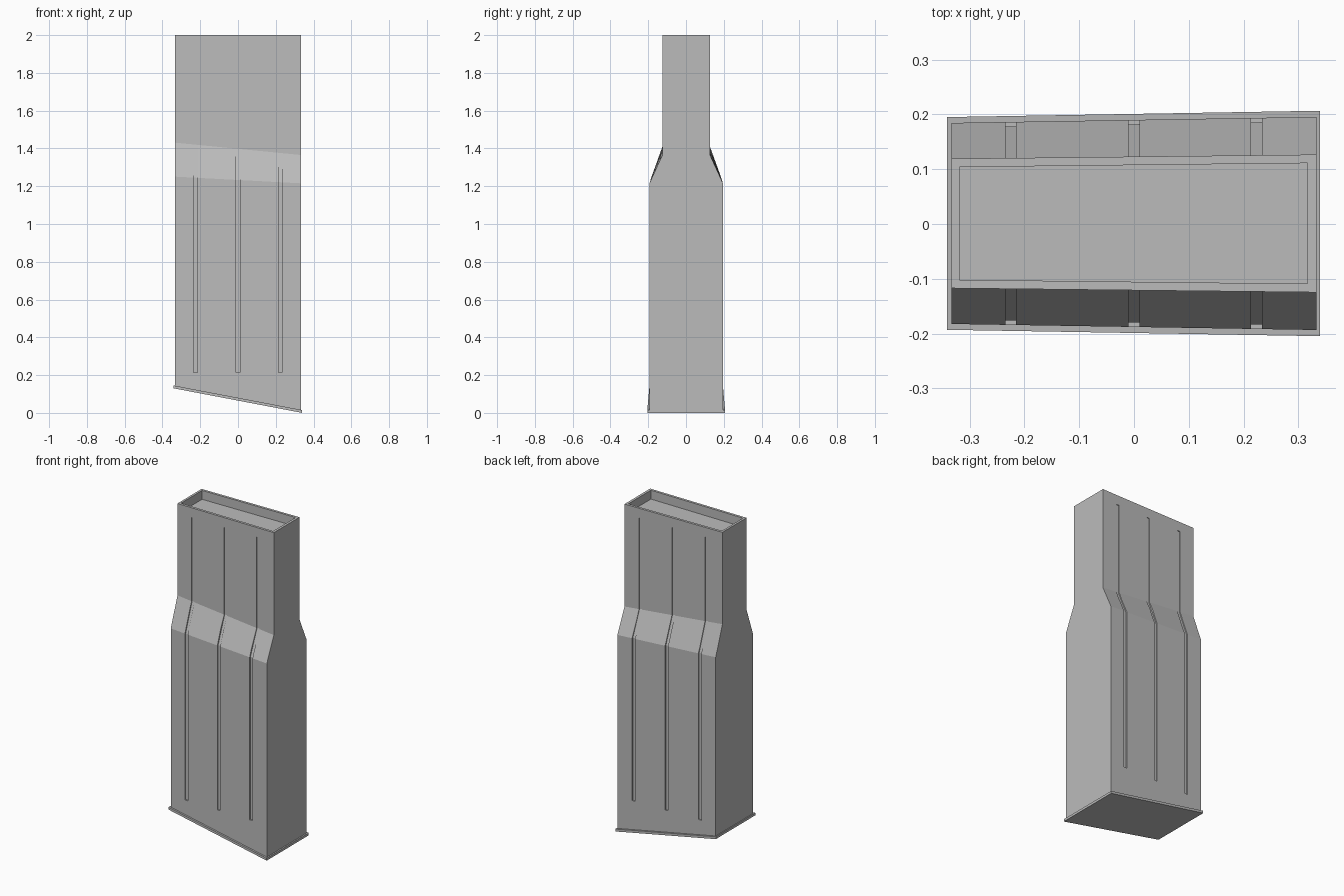
import bpy
import bmesh

cube = bpy.data.objects.get("Cube")
if cube:
    bpy.data.objects.remove(cube, do_unlink=True)

grey = bpy.data.materials.new("plain grey")
grey.use_nodes = True
colour = (0.5, 0.5, 0.5, 1)
grey.diffuse_color = colour
grey.node_tree.nodes["Principled BSDF"].inputs["Base Color"].default_value = colour

Y_MID = 0.001


# Half widths and heights, which all taper or slant along x
def upper_half(x):
    return 0.122 + 0.0113 * x


def lower_half(x):
    return 0.189 + 0.0165 * x


def plate_half(x):
    return 0.2 + 0.017 * x


def shoulder_top(x):
    return 1.398 - 0.098 * x


def shoulder_low(x):
    return 1.233 - 0.053 * x


def base(x):
    return 0.065 - 0.191 * x


def prism(name, section, x0, x1):
    """Solid between the (y, z) outlines that section gives at x0 and x1."""
    bm = bmesh.new()
    rings = [[bm.verts.new((x, y + Y_MID, z)) for y, z in section(x)] for x in (x0, x1)]
    a, b = rings
    n = len(a)
    bm.faces.new(a)
    bm.faces.new(b[::-1])
    for i in range(n):
        j = (i + 1) % n
        bm.faces.new((a[i], b[i], b[j], a[j]))
    bmesh.ops.recalc_face_normals(bm, faces=bm.faces)
    mesh = bpy.data.meshes.new(name)
    bm.to_mesh(mesh)
    bm.free()
    mesh.materials.append(grey)
    obj = bpy.data.objects.new(name, mesh)
    bpy.context.collection.objects.link(obj)
    return obj


def cut(target, cutter):
    """Subtract the cutter, then remove it."""
    mod = target.modifiers.new("cut", "BOOLEAN")
    mod.operation = "DIFFERENCE"
    mod.solver = "EXACT"
    mod.object = cutter
    bpy.context.view_layer.objects.active = target
    bpy.ops.object.modifier_apply(modifier=mod.name)
    bpy.data.objects.remove(cutter, do_unlink=True)


# Main casing with sloping shoulders
def casing_section(x):
    u, w = upper_half(x), lower_half(x)
    side = [(w, base(x) + 0.01), (w, shoulder_low(x)), (u, shoulder_top(x)), (u, 2)]
    return side + [(-y, z) for y, z in reversed(side)]


casing = prism("casing", casing_section, -0.333, 0.333)


# Shallow recess in the top
def recess_section(x):
    h = upper_half(x) - 0.0155
    return [(-h, 1.945), (h, 1.945), (h, 2.1), (-h, 2.1)]


cut(casing, prism("recess_cutter", recess_section, -0.319, 0.317))


# Three long grooves that follow the front and back faces
def groove_section(sign):
    def section(x):
        u, w = upper_half(x), lower_half(x)
        zt, zl = shoulder_top(x), shoulder_low(x)
        inner = [(w - 0.008, 0.215), (w - 0.008, zl), (u - 0.005, zt), (u - 0.005, 1.94)]
        outer = [(0.3, 1.94), (0.3, 0.215)]
        return [(sign * y, z) for y, z in inner + outer]
    return section


for sign in (-1, 1):
    for x in (-0.225, 0, 0.224):
        cut(casing, prism("groove_cutter", groove_section(sign), x - 0.01, x + 0.01))


# Slanted base plate with a thin lip
def plate_section(x):
    h, z = plate_half(x), base(x)
    return [(-h, z), (h, z), (h, z + 0.015), (-h, z + 0.015)]


prism("base_plate", plate_section, -0.341, 0.34)
